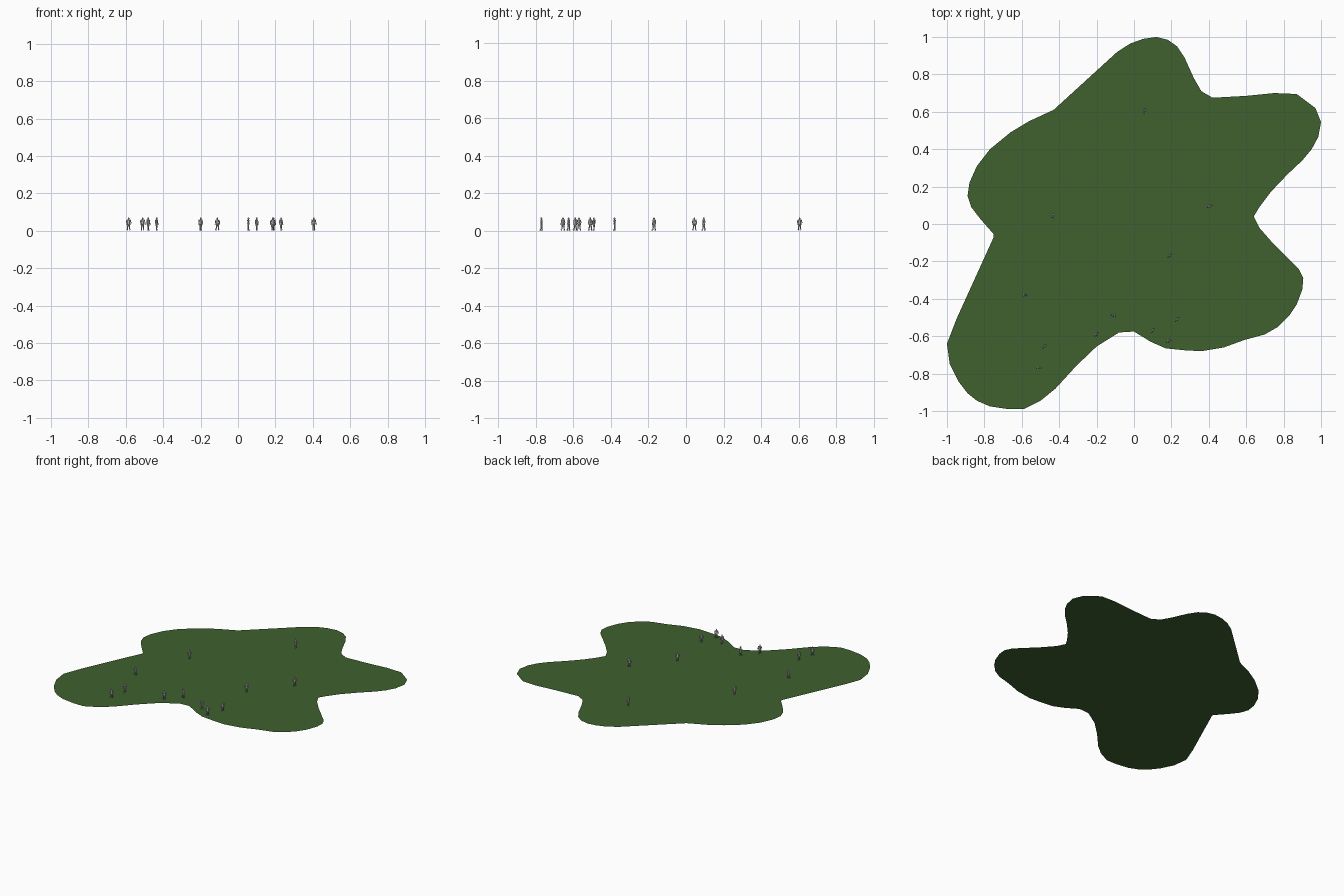
import bpy, bmesh, math
from mathutils import Vector, Matrix

if "Cube" in bpy.data.objects:
    bpy.data.objects.remove(bpy.data.objects["Cube"])

# Flat ground sheet: outline read clockwise from the top lobe
outline = [
    (.12, 1), (.18, .985), (.23, .95), (.27, .89), (.32, .78), (.36, .71), (.42, .675),
    (.6, .685), (.75, .70), (.87, .695), (.97, .62), (1, .545), (.985, .465), (.95, .4),
    (.9, .34), (.82, .265), (.73, .17), (.67, .09), (.64, .04), (.67, -.02), (.74, -.1),
    (.82, -.18), (.88, -.24), (.905, -.29), (.9, -.35), (.87, -.43), (.83, -.49),
    (.77, -.55), (.7, -.59), (.59, -.62), (.48, -.66), (.36, -.68), (.27, -.675),
    (.17, -.665), (.09, -.63), (0, -.575), (-.08, -.58), (-.2, -.655), (-.31, -.76),
    (-.42, -.88), (-.5, -.945), (-.59, -.99), (-.67, -.99), (-.77, -.975), (-.84, -.945),
    (-.89, -.905), (-.94, -.84), (-.985, -.75), (-1, -.64), (-.95, -.51), (-.75, -.07),
    (-.75, -.055), (-.82, .025), (-.87, .09), (-.89, .15), (-.88, .22), (-.84, .31),
    (-.77, .4), (-.66, .49), (-.56, .55), (-.43, .61), (-.09, .92), (-.02, .965), (.05, .99)]


def finish(bm, name):
    mesh = bpy.data.meshes.new(name)
    bm.to_mesh(mesh)
    bm.free()
    ob = bpy.data.objects.new(name, mesh)
    bpy.context.collection.objects.link(ob)
    return ob


bm = bmesh.new()
face = bm.faces.new([bm.verts.new((x, y, 0)) for x, y in reversed(outline)])
bmesh.ops.triangulate(bm, faces=[face])
lawn = finish(bm, "lawn")
green = bpy.data.materials.new("grass")
green.diffuse_color = (0.05, 0.12, 0.028, 1)
green.use_nodes = True
green.node_tree.nodes["Principled BSDF"].inputs["Base Color"].default_value = green.diffuse_color
lawn.data.materials.append(green)


# Tapered limb between two points, optionally flattened front to back
def limb(bm, a, b, ra, rb, flat=1.0):
    a, b = Vector(a), Vector(b)
    d = b - a
    m = (Matrix.Translation((a + b) / 2) @ Matrix.Diagonal((1, flat, 1, 1))
         @ d.to_track_quat('Z', 'Y').to_matrix().to_4x4())
    bmesh.ops.create_cone(bm, cap_ends=True, segments=8, radius1=ra, radius2=rb,
                          depth=d.length, matrix=m)


# Small standing figure, one unit tall, feet at z = 0
def person_mesh():
    bm = bmesh.new()
    for s in (-1, 1):
        step = 0.06 * s
        limb(bm, (.09 * s, step, .03), (.07 * s, step * .4, .27), .035, .05)      # shin
        limb(bm, (.07 * s, step * .4, .27), (.055 * s, 0, .52), .05, .075)        # thigh
        limb(bm, (.09 * s, step + .03, .02), (.1 * s, step - .1, .02), .035, .025)  # foot
        limb(bm, (.13 * s, 0, .81), (.18 * s, .01, .62), .045, .036)              # upper arm
        limb(bm, (.18 * s, .01, .62), (.19 * s, -.05, .43), .036, .026)           # forearm
    limb(bm, (0, 0, .48), (0, 0, .62), .125, .105, .7)    # hips
    limb(bm, (0, 0, .62), (0, 0, .80), .105, .15, .65)    # chest
    limb(bm, (0, 0, .80), (0, 0, .85), .15, .05, .65)     # shoulders
    limb(bm, (0, 0, .83), (0, 0, .89), .042, .042)        # neck
    bmesh.ops.create_uvsphere(bm, u_segments=8, v_segments=6, radius=.075, matrix=Matrix.Translation(
        (0, -.01, .925)) @ Matrix.Diagonal((.85, 1, 1, 1)))
    return finish(bm, "person")


# Figures scattered over the lawn: x, y, heading in degrees
spots = [(.055, .605, 80), (.405, .095, 25), (-.435, .045, 60), (.19, -.17, 40),
         (-.585, -.38, -10), (-.11, -.49, -25), (.23, -.51, 50), (-.2, -.59, 35),
         (.1, -.57, 55), (.185, -.625, 20), (-.48, -.655, 50), (-.51, -.77, 5)]
first = person_mesh()
for i, (x, y, turn) in enumerate(spots):
    ob = first
    if i:
        ob = bpy.data.objects.new("person", first.data)
        bpy.context.collection.objects.link(ob)
    ob.name = f"person_{i + 1}"
    ob.location = (x, y, .003)
    ob.scale = (.068,) * 3
    ob.rotation_euler.z = math.radians(turn)
